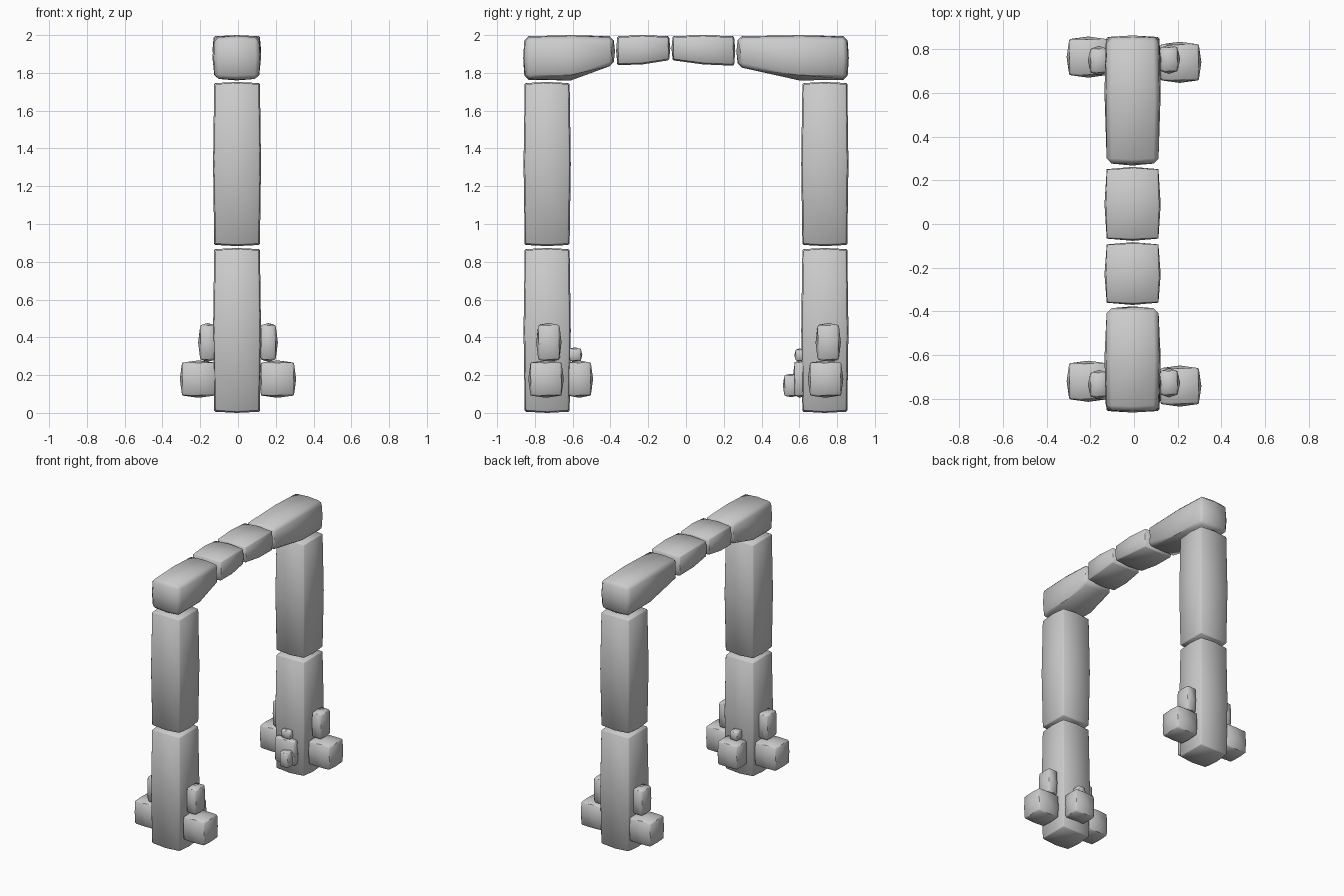
import bpy, bmesh
from mathutils import Vector

if "Cube" in bpy.data.objects:
    bpy.data.objects.remove(bpy.data.objects["Cube"])


def stone(name, lo, hi, pull=0.008, bevel=0.006, under=None):
    """Slightly bulging block. under = (mid_y, z at low y, z at mid, z at high y)."""
    lo, hi = Vector(lo), Vector(hi)
    mid, half = (lo + hi) / 2, (hi - lo) / 2
    bm = bmesh.new()
    bmesh.ops.create_cube(bm, size=2)
    bmesh.ops.subdivide_edges(bm, edges=bm.edges[:], cuts=1, use_grid_fill=True)
    for v in bm.verts:
        g = [round(c) for c in v.co]
        b, h = mid.copy(), half.copy()
        if under:
            b.y = under[0] if g[1] == 0 else mid.y
            zb = under[2 + g[1]]
            b.z, h.z = (hi.z + zb) / 2, (hi.z - zb) / 2
        out = []
        for i in range(3):
            others = sum(abs(g[j]) for j in range(3) if j != i)
            out.append(b[i] + g[i] * (h[i] - pull * others / 2))
        v.co = out
    # soften the box edges
    sharp = [e for e in bm.edges if e.calc_face_angle(0) > 0.7]
    bmesh.ops.bevel(bm, geom=sharp, offset=bevel, segments=1, affect='EDGES')
    bmesh.ops.recalc_face_normals(bm, faces=bm.faces[:])
    for f in bm.faces:
        f.smooth = True
    me = bpy.data.meshes.new(name)
    bm.to_mesh(me)
    bm.free()
    ob = bpy.data.objects.new(name, me)
    bpy.context.collection.objects.link(ob)
    return ob


X0, X1 = -0.132, 0.122

# two pillars of two stacked blocks each
for side, y0, y1 in (("front", -0.86, -0.61), ("back", 0.61, 0.86)):
    stone(f"{side}_pillar_lower", (X0, y0, 0.0), (X1, y1, 0.873), 0.012)
    stone(f"{side}_pillar_upper", (X0, y0, 0.883), (X1, y1, 1.752), 0.012)

# lintel of four blocks, arched underneath
lintel = [
    ("lintel_front_end", -0.862, -0.376, (-0.61, 1.757, 1.76, 1.83), 0.022),
    ("lintel_front_middle", -0.370, -0.083, (-0.23, 1.835, 1.845, 1.86), 0.006),
    ("lintel_back_middle", -0.077, 0.261, (0.09, 1.86, 1.845, 1.832), 0.006),
    ("lintel_back_end", 0.267, 0.862, (0.60, 1.822, 1.76, 1.757), 0.022),
]
for name, y0, y1, under, bev in lintel:
    stone(name, (X0 - 0.003, y0, under[1]), (X1, y1, 2.0), 0.012, bev, under)

# rocks on the outer sides of the pillars: (side, y of large, y of small)
for name, sx, yl, ys in (("front_right", 1, -0.741, -0.726), ("front_left", -1, -0.719, -0.734),
                         ("back_right", 1, 0.739, 0.753), ("back_left", -1, 0.763, 0.747)):
    for size, y, hy, reach, z0, z1 in (("large", yl, 0.094, 0.308, 0.08, 0.278),
                                       ("small", ys, 0.067, 0.211, 0.27, 0.476)):
        xs = sorted((sx * 0.11, sx * reach))
        stone(f"{name}_{size}_rock", (xs[0], y - hy, z0), (xs[1], y + hy, z1), 0.012, 0.01)

# rocks on the inner faces
stone("front_inner_large_rock", (-0.08, -0.64, 0.08), (0.105, -0.492, 0.278), 0.012, 0.01)
stone("front_inner_small_rock", (-0.04, -0.63, 0.27), (0.035, -0.549, 0.347), 0.008, 0.006)
stone("back_inner_large_rock", (-0.11, 0.564, 0.08), (0.07, 0.64, 0.28), 0.012, 0.008)
stone("back_inner_low_rock", (-0.03, 0.513, 0.083), (0.055, 0.60, 0.207), 0.008, 0.008)
stone("back_inner_small_rock", (-0.055, 0.573, 0.27), (0.03, 0.63, 0.342), 0.008, 0.006)
